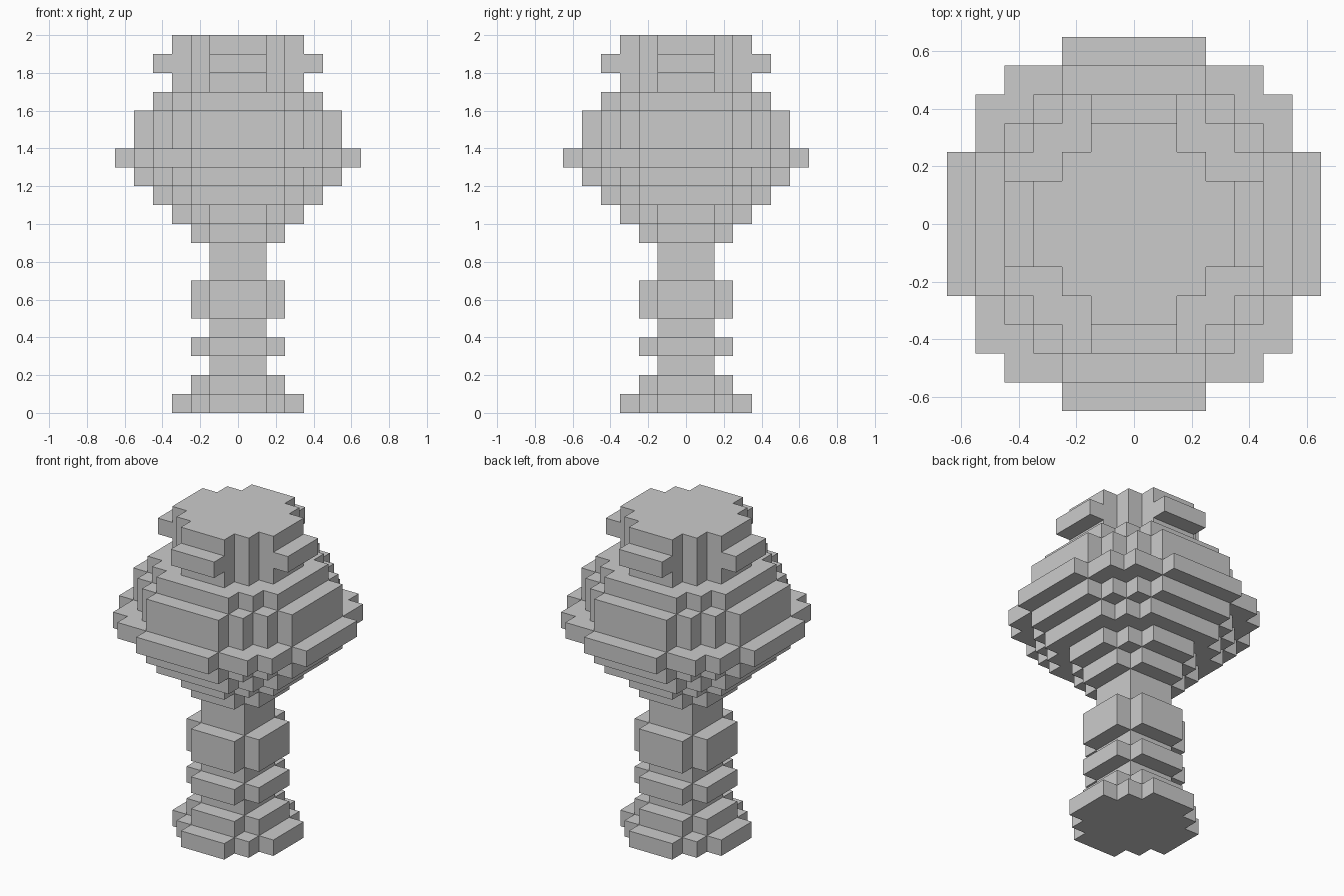
import bpy, bmesh
from mathutils import Vector

if "Cube" in bpy.data.objects:
    bpy.data.objects.remove(bpy.data.objects["Cube"])

S = 0.1  # block size

# Radius in blocks of each round layer, bottom to top, grouped by part
PARTS = {
    "handle": [3, 2, 1, 2, 1, 2, 2, 1, 1],
    "head": [2, 3, 4, 5, 6, 5, 5, 4],
    "crown": [3, 3, 3],
}


def disc(r):
    """Block coordinates of a stepped circle."""
    return {(x, y) for x in range(-r, r + 1) for y in range(-r, r + 1)
            if x * x + y * y <= (r + 0.5) ** 2}


# Fill the blocks of every part
cells, layer = {}, 0
for name, radii in PARTS.items():
    for r in radii:
        for x, y in disc(r):
            cells[(x, y, layer)] = name
        layer += 1

# Four lugs around the crown
for t in (-1, 0, 1):
    for s in (-4, 4):
        cells[(s, t, 18)] = "crown"
        cells[(t, s, 18)] = "crown"


def build(name):
    """Mesh the exposed block sides of one part."""
    bm = bmesh.new()
    for cell in [c for c, n in cells.items() if n == name]:
        centre = Vector(cell) + Vector((0, 0, 0.5))
        for axis in range(3):
            for sign in (-1, 1):
                n = Vector((0, 0, 0))
                n[axis] = sign
                if tuple(int(a + b) for a, b in zip(cell, n)) in cells:
                    continue
                u = Vector((0, 0, 0))
                u[(axis + 1) % 3] = 0.5
                v = n.cross(u)
                mid = centre + n * 0.5
                bm.faces.new([bm.verts.new((mid + a * u + b * v) * S)
                              for a, b in ((-1, -1), (1, -1), (1, 1), (-1, 1))])
    bmesh.ops.remove_doubles(bm, verts=bm.verts[:], dist=0.001)
    mesh = bpy.data.meshes.new(name)
    bm.to_mesh(mesh)
    bm.free()
    bpy.context.collection.objects.link(bpy.data.objects.new(name, mesh))


for part in PARTS:
    build(part)
